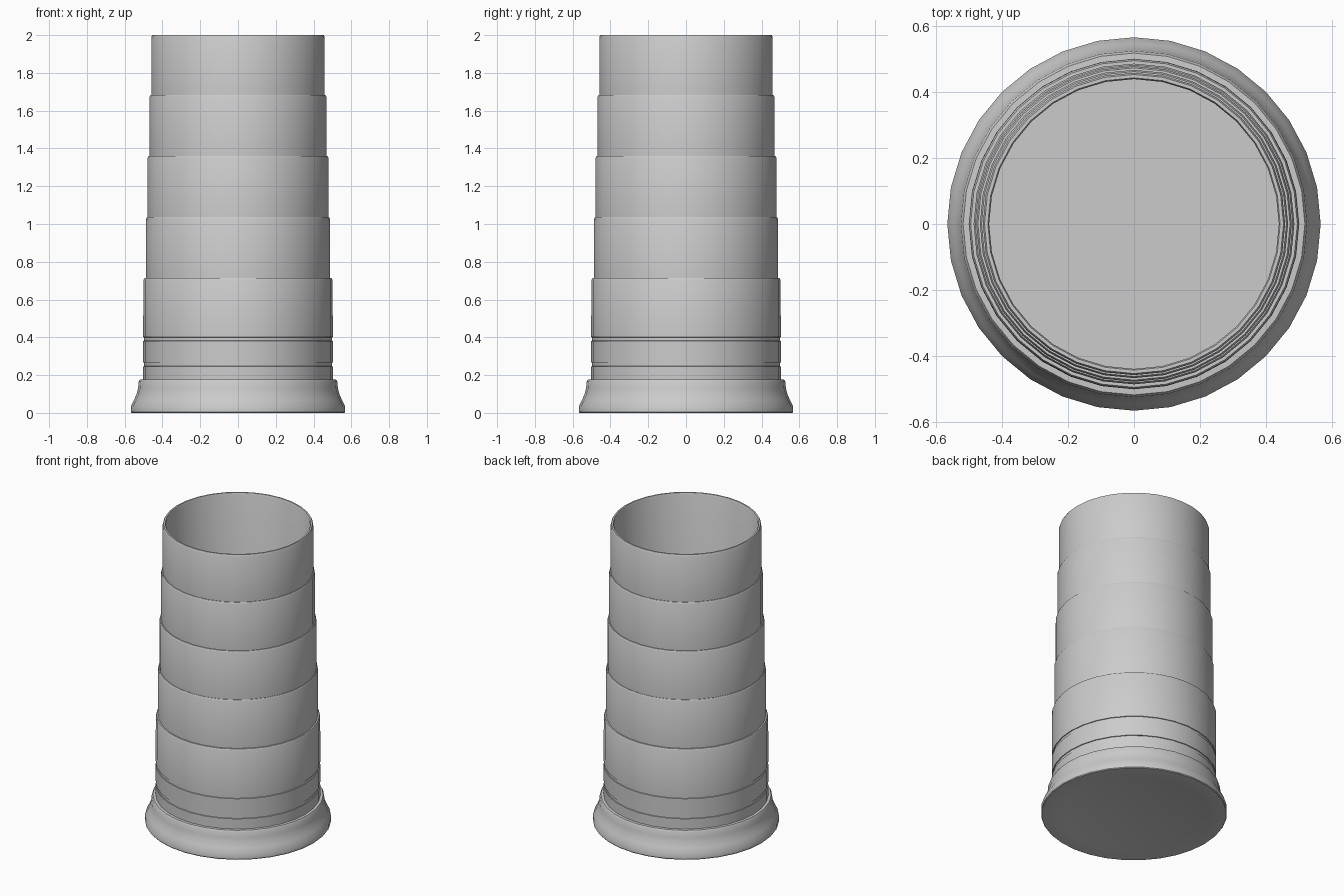
import bpy, bmesh, math

cube = bpy.data.objects.get("Cube")
if cube:
    bpy.data.objects.remove(cube, do_unlink=True)

SEGMENTS = 32

grey = bpy.data.materials.new("Plain grey")
grey.use_nodes = True
colour = (0.6, 0.6, 0.6, 1)
grey.diffuse_color = colour
grey.node_tree.nodes["Principled BSDF"].inputs["Base Color"].default_value = colour


def lathe(name, profile):
    """Spin a profile of (radius, height) points, capping both ends that reach the axis."""
    bm = bmesh.new()
    rings = []
    for r, z in profile:
        rings.append([bm.verts.new((r * math.sin(a), r * math.cos(a), z))
                      for a in (2 * math.pi * i / SEGMENTS for i in range(SEGMENTS))])
    for low, high in zip(rings, rings[1:]):
        for i in range(SEGMENTS):
            j = (i + 1) % SEGMENTS
            bm.faces.new((low[i], low[j], high[j], high[i]))
    bm.faces.new(rings[0])
    bm.faces.new(rings[-1])
    bmesh.ops.recalc_face_normals(bm, faces=bm.faces)
    mesh = bpy.data.meshes.new(name)
    bm.to_mesh(mesh)
    bm.free()
    mesh.materials.append(grey)
    obj = bpy.data.objects.new(name, mesh)
    bpy.context.collection.objects.link(obj)
    bpy.ops.object.select_all(action='DESELECT')
    obj.select_set(True)
    bpy.context.view_layer.objects.active = obj
    bpy.ops.object.shade_smooth_by_angle(angle=math.radians(30))
    return obj


# Shallow underside recess and flared foot
profile = [(0.44, 0.008), (0.47, 0.0), (0.563, 0.0), (0.567, 0.005), (0.567, 0.035),
           (0.55, 0.068), (0.537, 0.1), (0.529, 0.13), (0.526, 0.165),
           (0.519, 0.177), (0.502, 0.178)]

# Two narrow grooves around the lowest section
for low, high in ((0.246, 0.267), (0.381, 0.401)):
    profile += [(0.502, low), (0.497, low + 0.001), (0.497, high - 0.001), (0.502, high)]

# Stepped sections, each with a chamfered top edge: (radius, top height)
steps = [(0.501, 0.713), (0.487, 1.037), (0.479, 1.361), (0.468, 1.684), (0.459, 2.0)]
for i, (r, top) in enumerate(steps):
    if i:
        profile.append((r, steps[i - 1][1]))
    profile += [(r, top - 0.011), (r - 0.005, top)]

# Rim, straight inner wall and floor
profile += [(0.444, 2.0), (0.44, 1.99), (0.44, 0.04)]

lathe("stepped_cup", profile)
